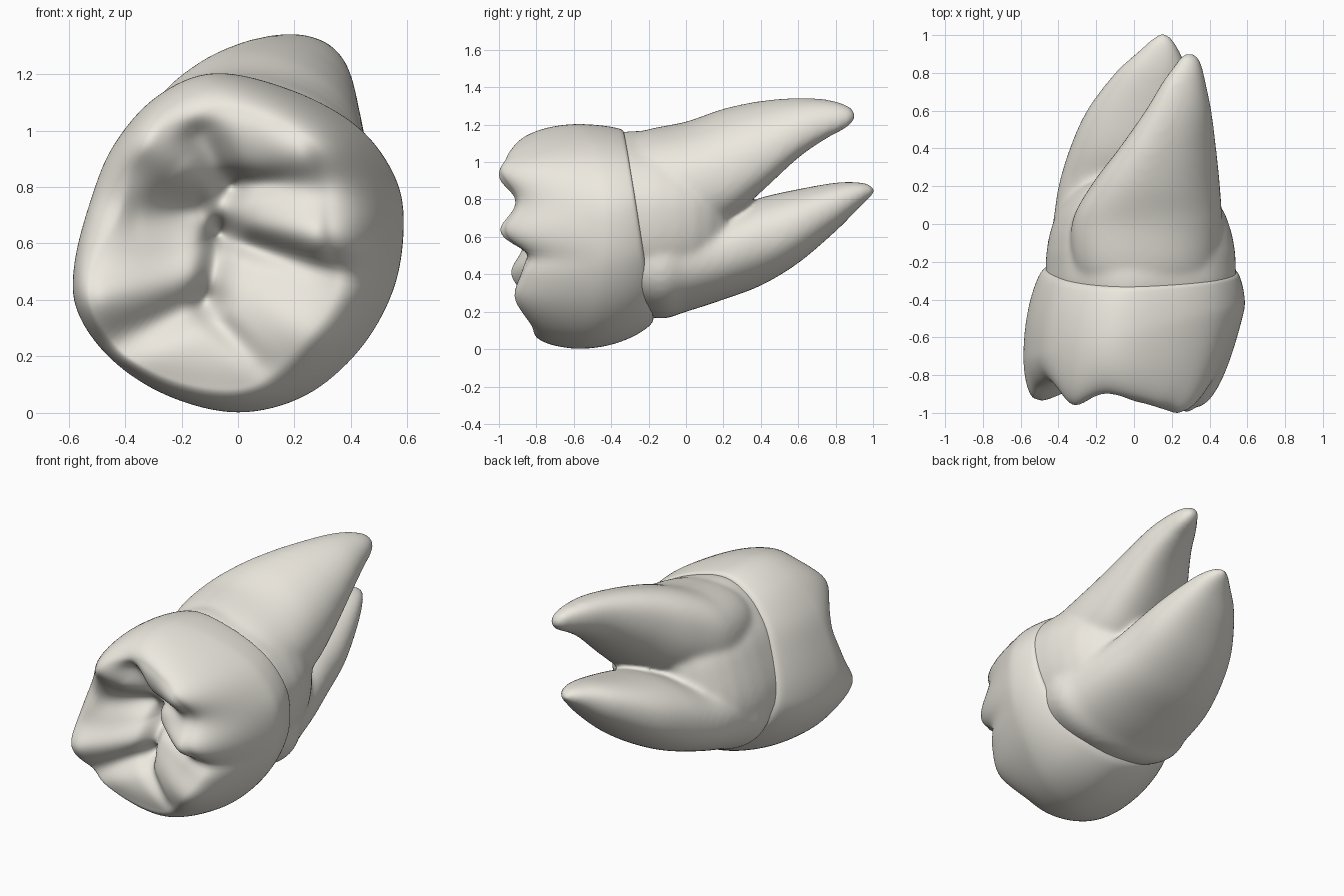
import bpy, bmesh
from math import sin, cos, pi, exp, hypot, copysign
from mathutils import Vector

if "Cube" in bpy.data.objects:
    bpy.data.objects.remove(bpy.data.objects["Cube"])

N = 128
IVORY = bpy.data.materials.new("ivory")
IVORY.diffuse_color = (.84, .81, .74, 1)
IVORY.use_nodes = True
IVORY.node_tree.nodes["Principled BSDF"].inputs["Base Color"].default_value = IVORY.diffuse_color


def catmull(p0, p1, p2, p3, t):
    return 0.5 * (2 * p1 + (p2 - p0) * t + (2 * p0 - 5 * p1 + 4 * p2 - p3) * t * t
                  + (3 * p1 - p0 - 3 * p2 + p3) * t ** 3)


def closed_curve(pts):
    k, v = len(pts), [Vector(p) for p in pts]
    out = []
    for i in range(N):
        s = i * k / N
        j = int(s)
        out.append(catmull(v[j - 1], v[j], v[(j + 1) % k], v[(j + 2) % k], s - j))
    return out


def open_curve(pts, steps):
    v = [Vector(p) for p in pts]
    v = [2 * v[0] - v[1]] + v + [2 * v[-1] - v[-2]]
    out = [catmull(*v[i:i + 4], j / steps) for i in range(len(v) - 3) for j in range(steps)]
    return out + [v[-2]]


def loft(bm, rings):
    loops = [[bm.verts.new(p) for p in r] for r in rings]
    for a, b in zip(loops, loops[1:]):
        for i in range(len(a)):
            j = (i + 1) % len(a)
            bm.faces.new((a[i], a[j], b[j], b[i]))
    for loop in (loops[0], loops[-1]):
        mid = bm.verts.new(sum((v.co for v in loop), Vector()) / len(loop))
        for i in range(len(loop)):
            bm.faces.new((loop[i], loop[(i + 1) % len(loop)], mid))


def finish(bm, name, iterations, voxel=0):
    bmesh.ops.recalc_face_normals(bm, faces=bm.faces)
    me = bpy.data.meshes.new(name)
    bm.to_mesh(me)
    bm.free()
    me.polygons.foreach_set("use_smooth", [True] * len(me.polygons))
    me.materials.append(IVORY)
    ob = bpy.data.objects.new(name, me)
    bpy.context.collection.objects.link(ob)
    if voxel:
        rm = ob.modifiers.new("merge", 'REMESH')
        rm.mode, rm.voxel_size, rm.use_smooth_shade = 'VOXEL', voxel, True
    sm = ob.modifiers.new("soften", 'SMOOTH')
    sm.factor, sm.iterations = .5, iterations


# Crown outlines as (x, z): widest line, crest of the biting edge, neck
bulge = closed_curve([(-.08, 1.205), (.2, 1.14), (.43, 1.01), (.56, .83), (.588, .65), (.55, .43),
                      (.43, .22), (.24, .06), (0, 0), (-.25, .06), (-.45, .19), (-.57, .36),
                      (-.58, .53), (-.52, .76), (-.44, .95), (-.29, 1.12)])
crest = closed_curve([(-.08, 1.07), (.12, 1.03), (.25, .95), (.31, .82), (.32, .66), (.35, .46),
                      (.25, .28), (.12, .14), (-.02, .09), (-.22, .12), (-.4, .21), (-.51, .36),
                      (-.51, .5), (-.42, .7), (-.37, .88), (-.26, 1.0)])
neck = [Vector((.035 + p.x * .865, .16 + p.y * .838)) for p in bulge]
CENTRE = Vector((-.09, .62))

# Ridges (+) and grooves (-): x1, z1, x2, z2, width, height, taper
STROKES = [
    (.22, .93, .05, .93, .13, .15, .4), (.27, .63, .02, .7, .115, .15, .5),
    (.25, .29, -.02, .45, .12, .065, .4), (-.3, .06, .1, .03, .13, -.05, 0),
    (-.48, .41, -.18, .5, .1, .085, .4), (-.31, .95, -.22, .87, .1, .105, .4),
    (-.2, 1.05, .1, 1.06, .09, .045, 0), (-.1, .42, -.06, .64, .05, -.08, 0),
    (-.06, .64, -.03, .8, .05, -.07, 0), (-.03, .8, -.13, .98, .055, -.09, .3),
    (-.06, .63, .38, .49, .045, -.09, .4), (0, .81, .26, .82, .04, -.08, .9),
    (-.12, .4, -.48, .22, .06, -.07, .5), (-.12, .37, .08, .17, .04, -.05, .6),
    (-.14, .72, -.34, .7, .08, -.1, .5),
]


def bite_y(x, z, u):
    h = .72 + .135 * u * u * (3 - 2 * u)
    for x1, z1, x2, z2, w, amt, taper in STROKES:
        dx, dz = x2 - x1, z2 - z1
        t = max(0, min(1, ((x - x1) * dx + (z - z1) * dz) / (dx * dx + dz * dz)))
        d = hypot(x - x1 - dx * t, z - z1 - dz * t)
        h += amt * (1 - taper * t) * exp(-(d / w) ** 2)
    return -h


def neck_y(p):
    return -.13 - .165 * p.y


def widest_y(p):
    return -.57 + .22 * p.x


# Crown: neck lip, flared lower wall, rounded shoulder, cusped biting face
rings = [[(.03 + (p.x - .03) * .9, neck_y(p) - .01, .66 + (p.y - .66) * .9) for p in neck]]
for k in range(15):
    t = k / 14 * pi / 2
    ring = []
    for n, b in zip(neck, bulge):
        p = n.lerp(b, .45 * sin(t) + .55 * (1.5 * k / 14 - .5 * (k / 14) ** 3))
        ring.append((p.x, neck_y(n) + (widest_y(b) - neck_y(n)) * (.5 - .5 * cos(t) + .5 * k / 14), p.y))
    rings.append(ring)
for k in range(1, 25):
    t = k / 24 * pi / 2
    ring = []
    for b, c in zip(bulge, crest):
        w = max(.05, min(.75, .2 + .95 * b.x))
        p = b.lerp(c, w * k / 24 + (1 - w) * (1 - cos(t)))
        y0, y1 = widest_y(b), bite_y(c.x, c.y, 1)
        ring.append((p.x, y0 + (y1 - y0) * sin(t), p.y))
    rings.append(ring)
for k in range(1, 40):
    u = 1 - k / 40
    ring = []
    for c in crest:
        p = CENTRE.lerp(c, u)
        ring.append((p.x, bite_y(p.x, p.y, u), p.y))
    rings.append(ring)
bm = bmesh.new()
loft(bm, rings)
finish(bm, "crown", 8)

# Roots: short trunk plus two tapering roots, sections are y, left, right, bottom, top
bm = bmesh.new()
loft(bm, [[(.03 + (p.x - .03) * s, y, .66 + (p.y - .66) * s) for p in neck]
          for y, s in ((-.42, .95), (-.3, .995), (-.15, .985), (-.05, .95), (.05, .885),
                       (.13, .79), (.2, .66), (.25, .45))])
upper = [(-.4, -.2, .36, .65, 1.05), (-.25, -.31, .44, .6, 1.155), (0, -.33, .465, .62, 1.21),
         (.2, -.23, .455, .68, 1.275), (.4, -.08, .435, .85, 1.315), (.6, .06, .41, 1.03, 1.335),
         (.75, .15, .38, 1.13, 1.33), (.84, .215, .36, 1.175, 1.31), (.89, .25, .335, 1.21, 1.285),
         (.905, .28, .31, 1.235, 1.26)]
lower = [(-.4, -.38, .44, .25, .75), (-.15, -.46, .5, .165, .75), (0, -.43, .46, .2, .74),
         (.2, -.4, .42, .265, .74), (.4, -.34, .38, .34, .81), (.6, -.25, .35, .46, .855),
         (.8, -.1, .29, .63, .89), (.92, .03, .24, .75, .893), (.985, .1, .2, .81, .88),
         (1.01, .135, .17, .835, .86)]
for sections, shear in ((upper, 1), (lower, 0)):
    rings = []
    for y, xl, xr, zb, zt in open_curve(sections, 5):
        tilt = -shear * (.12 + .13 * max(0, min(1, y / .4)))
        ring = []
        for i in range(64):
            c, s = (copysign(abs(f) ** .9, f) for f in (cos(pi * i / 32), sin(pi * i / 32)))
            dx = (xr - xl) / 2 * c
            ring.append(((xl + xr) / 2 + dx, y, (zb + zt) / 2 + (zt - zb) / 2 * s + tilt * dx))
        rings.append(ring)
    loft(bm, rings)
finish(bm, "roots", 22, .015)
